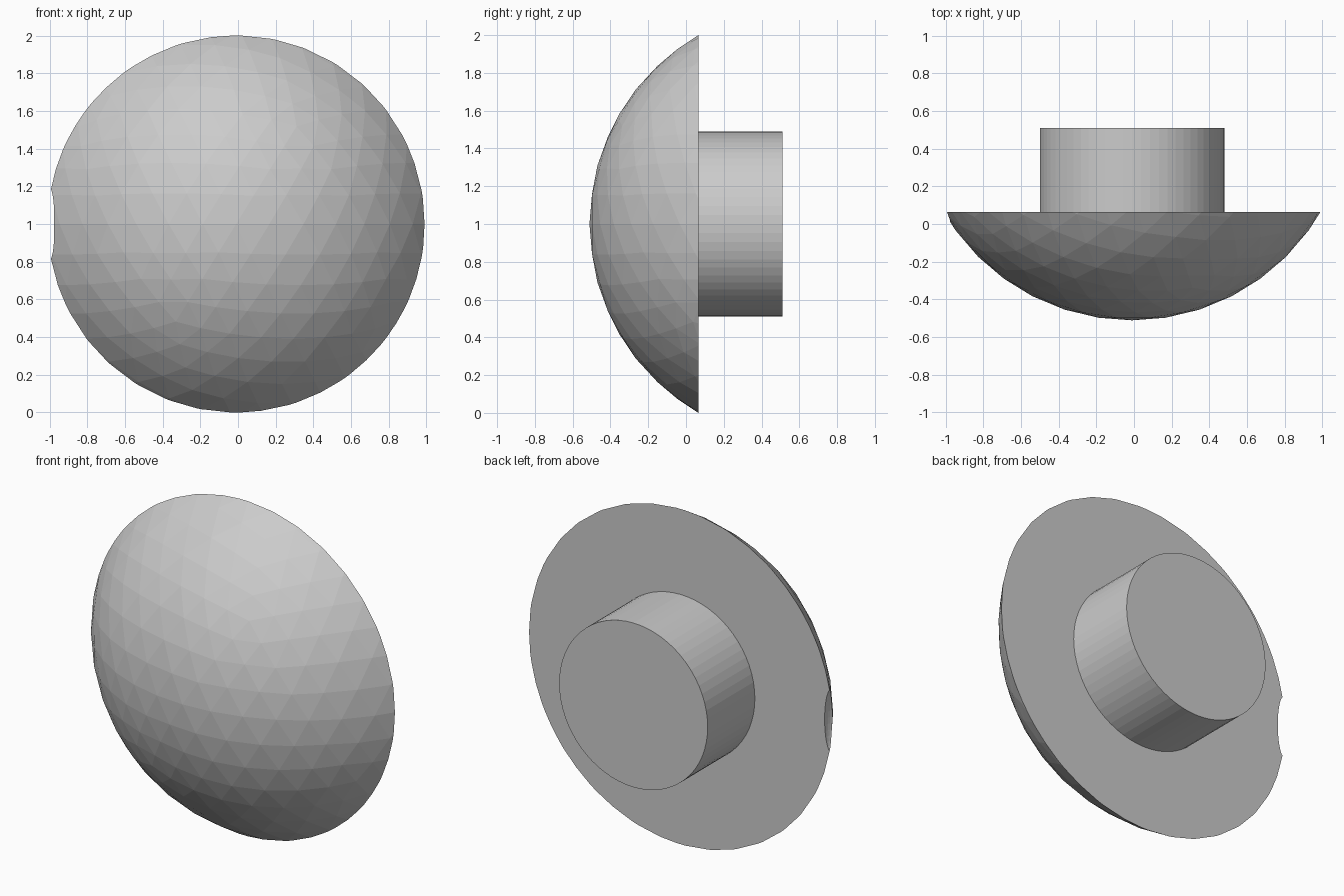
import bpy, bmesh, math
from mathutils import Vector, Matrix

if "Cube" in bpy.data.objects:
    bpy.data.objects.remove(bpy.data.objects["Cube"])

CX, CZ = -0.01, 1.0          # axis of the knob
RIM_Y, FRONT_Y = 0.065, -0.51
H = RIM_Y - FRONT_Y
R = (1 + H * H) / (2 * H)    # sphere radius giving a rim radius of 1


def make_object(name, bm):
    bmesh.ops.recalc_face_normals(bm, faces=bm.faces)
    mesh = bpy.data.meshes.new(name)
    bm.to_mesh(mesh)
    bm.free()
    obj = bpy.data.objects.new(name, mesh)
    bpy.context.collection.objects.link(obj)
    return obj


# Domed face: faceted sphere cut by the back plane
bm = bmesh.new()
bmesh.ops.create_icosphere(bm, subdivisions=4, radius=R * 1.001,
                           matrix=Matrix.Translation((CX, FRONT_Y + R, CZ)))
bmesh.ops.bisect_plane(bm, geom=bm.verts[:] + bm.edges[:] + bm.faces[:],
                       plane_co=(0, RIM_Y, 0), plane_no=(0, 1, 0), clear_outer=True)
rim = [e for e in bm.edges if e.is_boundary]
# True the rim up to an exact circle of radius 1
for v in {v for e in rim for v in e.verts}:
    d = Vector((v.co.x - CX, v.co.z - CZ)).normalized()
    v.co = (CX + d.x, RIM_Y, CZ + d.y)
bmesh.ops.contextual_create(bm, geom=rim)
dome = make_object("domed_face", bm)

# Shallow oval notch in the left edge of the rim
bm = bmesh.new()
bmesh.ops.create_uvsphere(bm, u_segments=32, v_segments=16, radius=1,
                          matrix=Matrix.Translation((-1.005, RIM_Y, CZ))
                          @ Matrix.Diagonal((0.045, 0.07, 0.19, 1)))
cutter = make_object("notch_cutter", bm)
cutter.hide_render = True
cutter.hide_viewport = False
cutter.display_type = 'WIRE'
mod = dome.modifiers.new("notch", 'BOOLEAN')
mod.operation = 'DIFFERENCE'
mod.solver = 'EXACT'
mod.object = cutter

# Round stem on the back
y0, y1 = RIM_Y - 0.03, 0.51
bm = bmesh.new()
bmesh.ops.create_cone(bm, cap_ends=True, segments=64, radius1=0.49, radius2=0.49,
                      depth=y1 - y0,
                      matrix=Matrix.Translation((CX, (y0 + y1) / 2, CZ))
                      @ Matrix.Rotation(math.pi / 2, 4, 'X'))
make_object("stem", bm)
